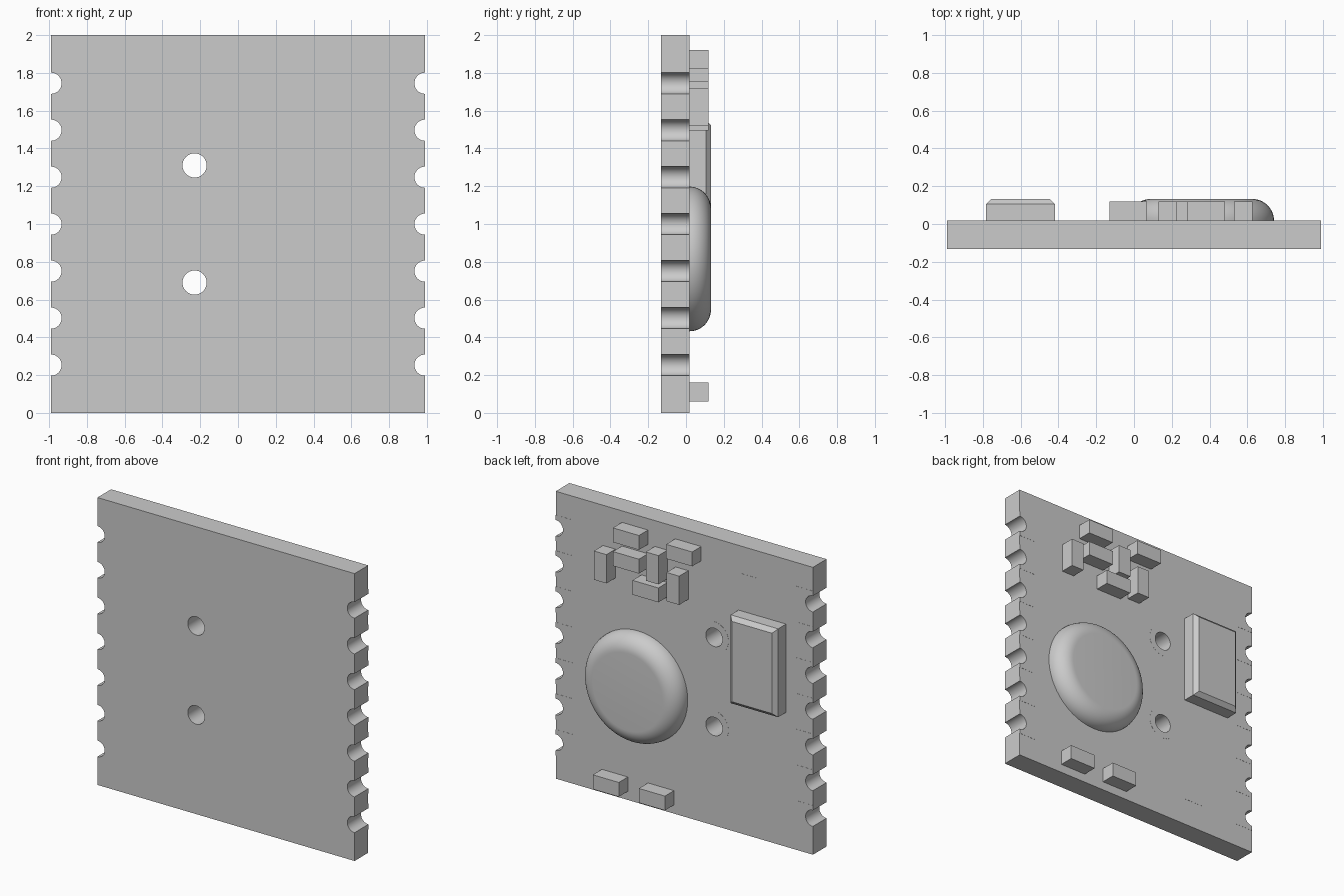
import bpy, bmesh, math
from mathutils import Matrix

cube = bpy.data.objects.get("Cube")
if cube:
    bpy.data.objects.remove(cube, do_unlink=True)

gray = bpy.data.materials.new("plain gray")
gray.use_nodes = True
COLOR = (0.6, 0.6, 0.6, 1)
gray.diffuse_color = COLOR
gray.node_tree.nodes["Principled BSDF"].inputs["Base Color"].default_value = COLOR

FRONT, FACE, CHIP_TOP, TOP = -0.132, 0.018, 0.118, 0.132
HALF_W, PAD = 0.99, 0.002
NOTCHES = [0.253 + 0.2487 * i for i in range(7)]
HOLES = [0.69, 1.31]
HOLE_X = -0.23


def make(name, bm):
    bmesh.ops.recalc_face_normals(bm, faces=bm.faces)
    mesh = bpy.data.meshes.new(name)
    bm.to_mesh(mesh)
    bm.free()
    mesh.materials.append(gray)
    obj = bpy.data.objects.new(name, mesh)
    bpy.context.collection.objects.link(obj)
    return obj


def add_box(bm, x0, x1, y0, y1, z0, z1):
    m = Matrix.Translation(((x0 + x1) / 2, (y0 + y1) / 2, (z0 + z1) / 2))
    m = m @ Matrix.Diagonal((x1 - x0, y1 - y0, z1 - z0, 1))
    return bmesh.ops.create_cube(bm, size=1, matrix=m)["verts"]


def box(name, *bounds):
    bm = bmesh.new()
    add_box(bm, *bounds)
    return make(name, bm)


def add_rod(bm, x, z, radius, y0, y1, sides=40):
    m = Matrix.Translation((x, (y0 + y1) / 2, z)) @ Matrix.Rotation(math.pi / 2, 4, "X")
    bmesh.ops.create_cone(bm, cap_ends=True, segments=sides, radius1=radius,
                          radius2=radius, depth=y1 - y0, matrix=m)


def smooth(obj, angle=40):
    bpy.ops.object.select_all(action="DESELECT")
    obj.select_set(True)
    bpy.context.view_layer.objects.active = obj
    bpy.ops.object.shade_smooth_by_angle(angle=math.radians(angle))


def cut(obj, cutter):
    mod = obj.modifiers.new("cut", "BOOLEAN")
    mod.operation = "DIFFERENCE"
    mod.solver = "EXACT"
    mod.object = cutter
    bpy.ops.object.select_all(action="DESELECT")
    obj.select_set(True)
    bpy.context.view_layer.objects.active = obj
    bpy.ops.object.modifier_apply(modifier="cut")
    smooth(obj)


# Cutter for edge notches and the two through holes
bm = bmesh.new()
for z in NOTCHES:
    for side in (-1, 1):
        add_rod(bm, side * HALF_W, z, 0.056, -0.3, 0.3)
for z in HOLES:
    add_rod(bm, HOLE_X, z, 0.064, -0.3, 0.3)
cutter = make("cutter", bm)
cutter.hide_render = True

# Circuit board
board = box("circuit_board", -HALF_W, HALF_W, FRONT, FACE, 0, 2)
cut(board, cutter)

# Thin contact pads on the back edges and rings round the holes
bm = bmesh.new()
for z in NOTCHES:
    for side in (-1, 1):
        a, b = sorted((side * 0.86, side * HALF_W))
        add_box(bm, a, b, FACE - PAD, FACE + PAD / 2, z - 0.09, z + 0.09)
for z in HOLES:
    add_rod(bm, HOLE_X, z, 0.11, FACE - PAD, FACE + PAD / 2)
pads = make("contact_pads", bm)
cut(pads, cutter)
bpy.data.objects.remove(cutter, do_unlink=True)

# Thin trace strip beside the crystal
box("trace_strip", -0.574, -0.42, FACE - PAD, FACE + PAD / 2, 0.19, 1.81)

# Surface chips: left x, bottom z, upright or lying
CHIPS = [(0.28, 1.82, False), (0.53, 1.52, True), (0.28, 1.655, False),
         (0.13, 1.62, True), (-0.13, 1.815, False), (0.13, 1.495, False),
         (-0.03, 1.52, True), (0.435, 0.06, False), (0.08, 0.06, False)]
for i, (x, z, upright) in enumerate(CHIPS):
    w, h = (0.097, 0.2) if upright else (0.2, 0.1)
    box(f"chip_{i + 1}", x, x + w, FACE, CHIP_TOP, z, z + h)

# Crystal can with chamfered outer face
bm = bmesh.new()
verts = add_box(bm, -0.783, -0.417, FACE, TOP, 0.935, 1.55)
add_box(bm, -0.783, -0.417, FACE, 0.105, 0.935, 1.55)
for v in verts:
    if v.co.y > 0.1:
        v.co.x += 0.028 if v.co.x < -0.6 else -0.028
        v.co.z += 0.028 if v.co.z < 1.2 else -0.028
    else:
        v.co.y = 0.105
bmesh.ops.remove_doubles(bm, verts=bm.verts, dist=0.0005)
inner = [f for f in bm.faces if all(abs(v.co.y - 0.105) < 0.001 for v in f.verts)]
bmesh.ops.delete(bm, geom=inner, context="FACES_ONLY")
make("crystal_can", bm)

# Domed resin blob: quarter-round edge spun about its centre
bm = bmesh.new()
R, EDGE, CX, CZ = 0.383, 0.114, 0.357, 0.815
ring = [bm.verts.new((CX, TOP, CZ))]
for i in range(13):
    a = math.pi / 2 * (1 - i / 12)
    ring.append(bm.verts.new((CX + R - EDGE + EDGE * math.cos(a), FACE + EDGE * math.sin(a), CZ)))
edges = [bm.edges.new(pair) for pair in zip(ring, ring[1:])]
bmesh.ops.spin(bm, geom=ring + edges, cent=(CX, 0, CZ), axis=(0, 1, 0),
               angle=math.tau, steps=64, use_merge=True)
bmesh.ops.remove_doubles(bm, verts=bm.verts, dist=0.0005)
smooth(make("resin_blob", bm))
